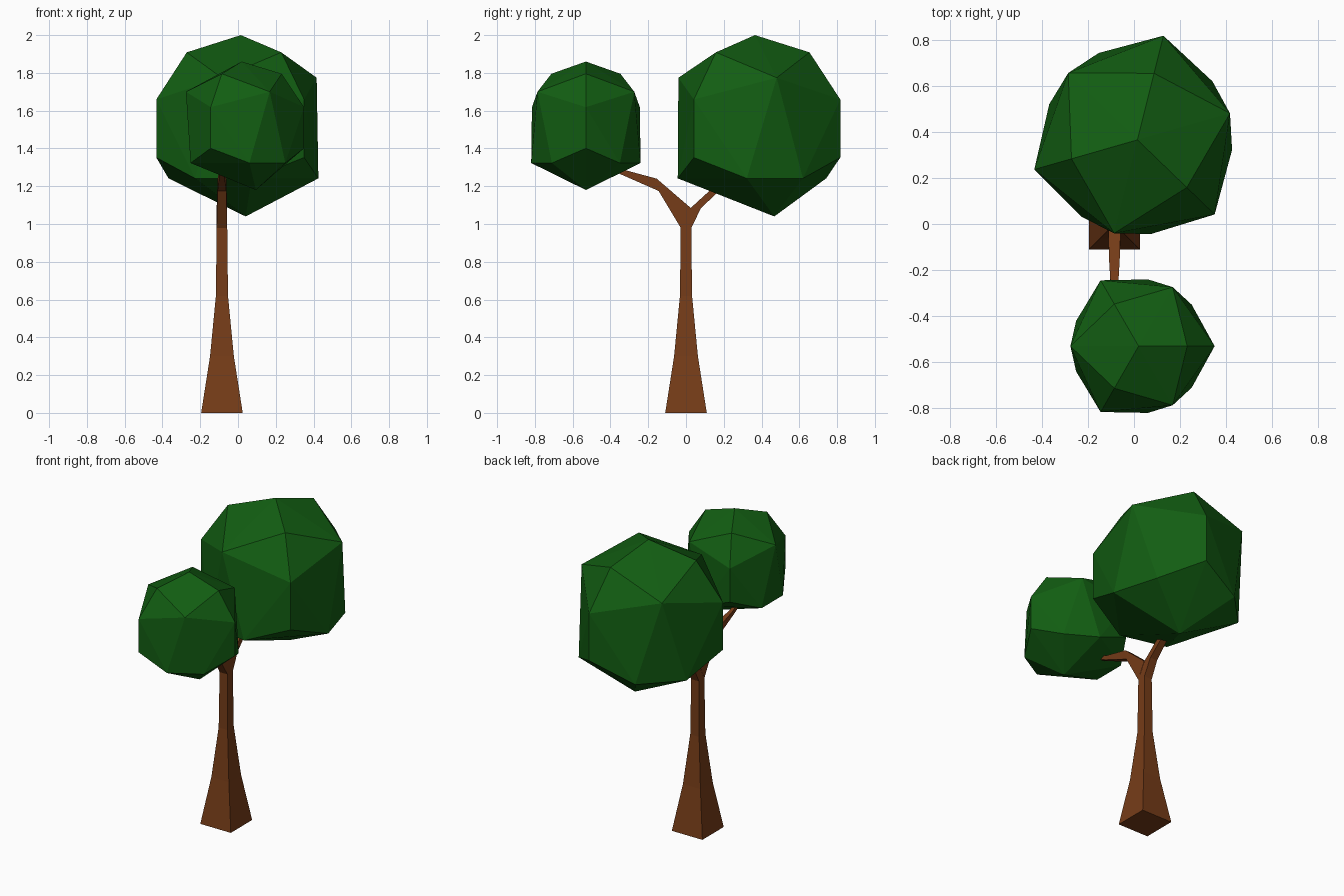
import bpy, bmesh
from math import radians, sin, cos

if "Cube" in bpy.data.objects:
    bpy.data.objects.remove(bpy.data.objects["Cube"])


def material(name, rgb):
    m = bpy.data.materials.new(name)
    m.diffuse_color = (*rgb, 1)
    m.use_nodes = True
    m.node_tree.nodes["Principled BSDF"].inputs["Base Color"].default_value = m.diffuse_color
    return m


bark = material("bark", (0.18, 0.045, 0.009))
leaf = material("leaf", (0.006, 0.11, 0.006))


def finish(bm, name, mat):
    bmesh.ops.recalc_face_normals(bm, faces=bm.faces[:])
    me = bpy.data.meshes.new(name)
    bm.to_mesh(me)
    bm.free()
    me.materials.append(mat)
    ob = bpy.data.objects.new(name, me)
    bpy.context.collection.objects.link(ob)
    return ob


def crown(name, center, radius, turn):
    """Faceted crown: hull of three-fold rings (azimuths, ring radius, height)."""
    bm = bmesh.new()
    rings = [((0,), 0.0, 1.0), ((0,), 0.62, 0.81), ((60,), 0.87, 0.53),
             ((0,), 0.97, 0.29), ((0,), 0.97, -0.35), ((38, 82), 0.86, -0.58)]
    for angles, r, z in rings:
        for a in angles:
            for k in range(3 if r else 1):
                t = radians(a + 120 * k)
                bm.verts.new((r * cos(t), r * sin(t), z))
    bm.verts.new((0.22, 0, -1))  # off-centre lowest point
    hull = bmesh.ops.convex_hull(bm, input=bm.verts[:])
    bmesh.ops.dissolve_limit(bm, angle_limit=radians(2),
                             verts=bm.verts[:], edges=bm.edges[:])
    ob = finish(bm, name, leaf)
    ob.location = center
    ob.scale = (radius,) * 3
    ob.rotation_euler.z = radians(turn)


def limb(name, sections, cap_start=False, cap_end=False, x0=-0.085):
    """Four-sided loft; each section is two (y, z) points and a half width in x."""
    bm = bmesh.new()
    loops = []
    for (ya, za), (yb, zb), h in sections:
        loops.append([bm.verts.new(p) for p in (
            (x0 - h, ya, za), (x0 + h, ya, za), (x0 + h, yb, zb), (x0 - h, yb, zb))])
    for a, b in zip(loops, loops[1:]):
        for i in range(4):
            j = (i + 1) % 4
            bm.faces.new((a[i], a[j], b[j], b[i]))
    if cap_start:
        bm.faces.new(loops[0])
    if cap_end:
        bm.faces.new(loops[-1])
    finish(bm, name, bark)


# flared trunk
limb("trunk", [((-w, z), (w, z), w) for w, z in
               ((0.11, 0), (0.063, 0.3), (0.032, 0.62), (0.028, 0.98))], cap_start=True)

# forked branches
limb("front_branch", [((-0.028, 0.98), (0.025, 1.085), 0.028),
                      ((-0.145, 1.175), (-0.155, 1.24), 0.023),
                      ((-0.35, 1.265), (-0.34, 1.29), 0.012),
                      ((-0.41, 1.295), (-0.40, 1.32), 0.01)], cap_end=True)
limb("back_branch", [((0.028, 0.98), (-0.028, 0.98), 0.028),
                     ((0.08, 1.085), (0.025, 1.085), 0.026),
                     ((0.165, 1.165), (0.14, 1.19), 0.022),
                     ((0.25, 1.24), (0.23, 1.27), 0.018)], cap_end=True)

# leaf crowns
crown("front_crown", (0.02, -0.53, 1.52), 0.34, 0)
crown("back_crown", (0.015, 0.365, 1.52), 0.48, 76)
